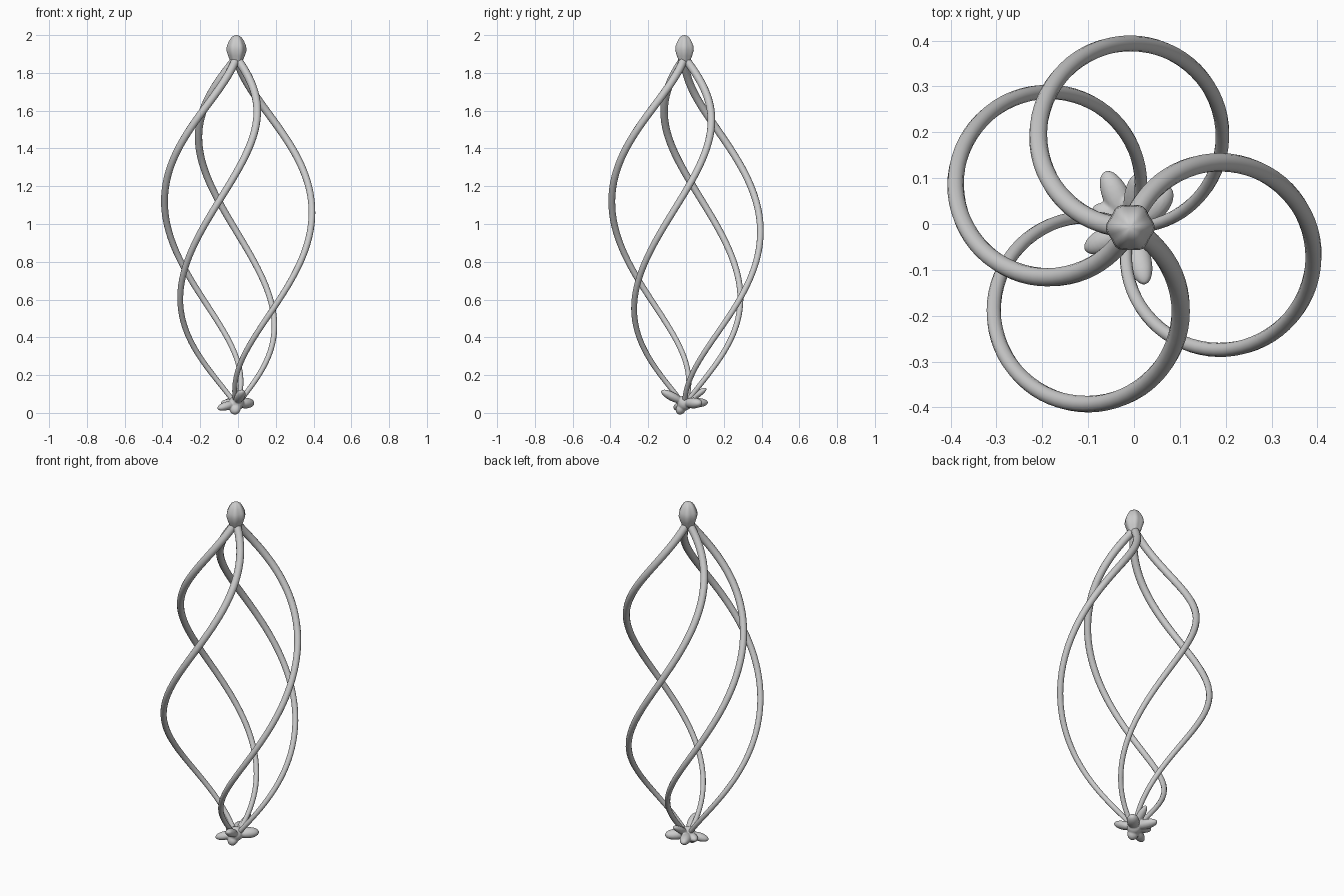
import bpy, bmesh, math
from mathutils import Vector, Matrix

cube = bpy.data.objects.get("Cube")
if cube:
    bpy.data.objects.remove(cube, do_unlink=True)

# Single grey material
grey = bpy.data.materials.new("light_grey")
grey.use_nodes = True
colour = (0.6, 0.6, 0.6, 1)
grey.diffuse_color = colour
grey.node_tree.nodes["Principled BSDF"].inputs["Base Color"].default_value = colour

AXIS = Vector((-0.008, -0.008, 0))


def link(name, data):
    obj = bpy.data.objects.new(name, data)
    bpy.context.collection.objects.link(obj)
    data.materials.append(grey)
    return obj


def strand(name, cx, cy, steps=64):
    """One full clockwise turn, starting and ending on the central axis."""
    centre = Vector((cx, cy, 0))
    arm = AXIS - centre
    curve = bpy.data.curves.new(name, "CURVE")
    curve.dimensions = "3D"
    curve.bevel_depth = 0.022
    curve.bevel_resolution = 4
    curve.use_fill_caps = True
    spline = curve.splines.new("POLY")
    spline.points.add(steps)
    for i, point in enumerate(spline.points):
        t = i / steps
        p = centre + Matrix.Rotation(-math.tau * t, 3, "Z") @ arm
        z = 1.88 - 1.84 * t + 0.04 * math.sin(math.tau * t)
        point.co = (p.x, p.y, z, 1)
        point.radius = 1 - 0.42 * t
    spline.use_smooth = True
    return link(name, curve)


# Four twisted strands
strand("back_strand", -0.008, 0.193)
strand("left_strand", -0.187, 0.086)
strand("front_strand", -0.102, -0.189)
strand("right_strand", 0.187, -0.07)

# Softly ribbed bud at the top
bm = bmesh.new()
profile = [(0.024, 1.845), (0.032, 1.865), (0.042, 1.89), (0.051, 1.92),
           (0.048, 1.945), (0.037, 1.97), (0.025, 1.989), (0.011, 1.998)]
sides = 36
rings = []
for r, z in profile:
    ring = []
    for k in range(sides):
        a = math.tau * k / sides
        rr = r * (1 + 0.05 * math.cos(6 * a))
        ring.append(bm.verts.new((AXIS.x + rr * math.cos(a), AXIS.y + rr * math.sin(a), z)))
    rings.append(ring)
for low, high in zip(rings, rings[1:]):
    for k in range(sides):
        n = (k + 1) % sides
        bm.faces.new((low[k], low[n], high[n], high[k]))
bm.faces.new(rings[0][::-1])
tip = bm.verts.new((AXIS.x, AXIS.y, 2.0))
for k in range(sides):
    bm.faces.new((rings[-1][k], rings[-1][(k + 1) % sides], tip))
for f in bm.faces:
    f.smooth = True
mesh = bpy.data.meshes.new("top_bud")
bm.to_mesh(mesh)
bm.free()
link("top_bud", mesh)

# Blossom at the bottom: petals grown from a core and fused
core = AXIS + Vector((0, 0, 0.052))
petals = [((-0.062, 0.112, 0.055), 0.03), ((-0.105, -0.055, 0.024), 0.027),
          ((0.024, -0.128, 0.115), 0.028), ((-0.088, 0.035, 0.05), 0.026),
          ((0.078, 0.078, 0.052), 0.034), ((0.005, 0.105, 0.128), 0.022),
          ((-0.02, -0.042, -0.004), 0.03)]
bm = bmesh.new()
bmesh.ops.create_uvsphere(bm, u_segments=20, v_segments=12, radius=0.04,
                          matrix=Matrix.Translation(core))
for end, width in petals:
    span = Vector(end) - core
    turn = span.to_track_quat("Z", "Y").to_matrix().to_4x4()
    place = Matrix.Translation(core + span * 0.55) @ turn
    size = Matrix.Diagonal((width, width * 0.85, span.length * 0.48, 1))
    bmesh.ops.create_uvsphere(bm, u_segments=16, v_segments=12, radius=1, matrix=place @ size)
mesh = bpy.data.meshes.new("bottom_blossom")
bm.to_mesh(mesh)
bm.free()
blossom = link("bottom_blossom", mesh)
fuse = blossom.modifiers.new("fuse", "REMESH")
fuse.mode = "VOXEL"
fuse.voxel_size = 0.004
fuse.use_smooth_shade = True
soften = blossom.modifiers.new("soften", "SMOOTH")
soften.factor = 0.5
soften.iterations = 6
